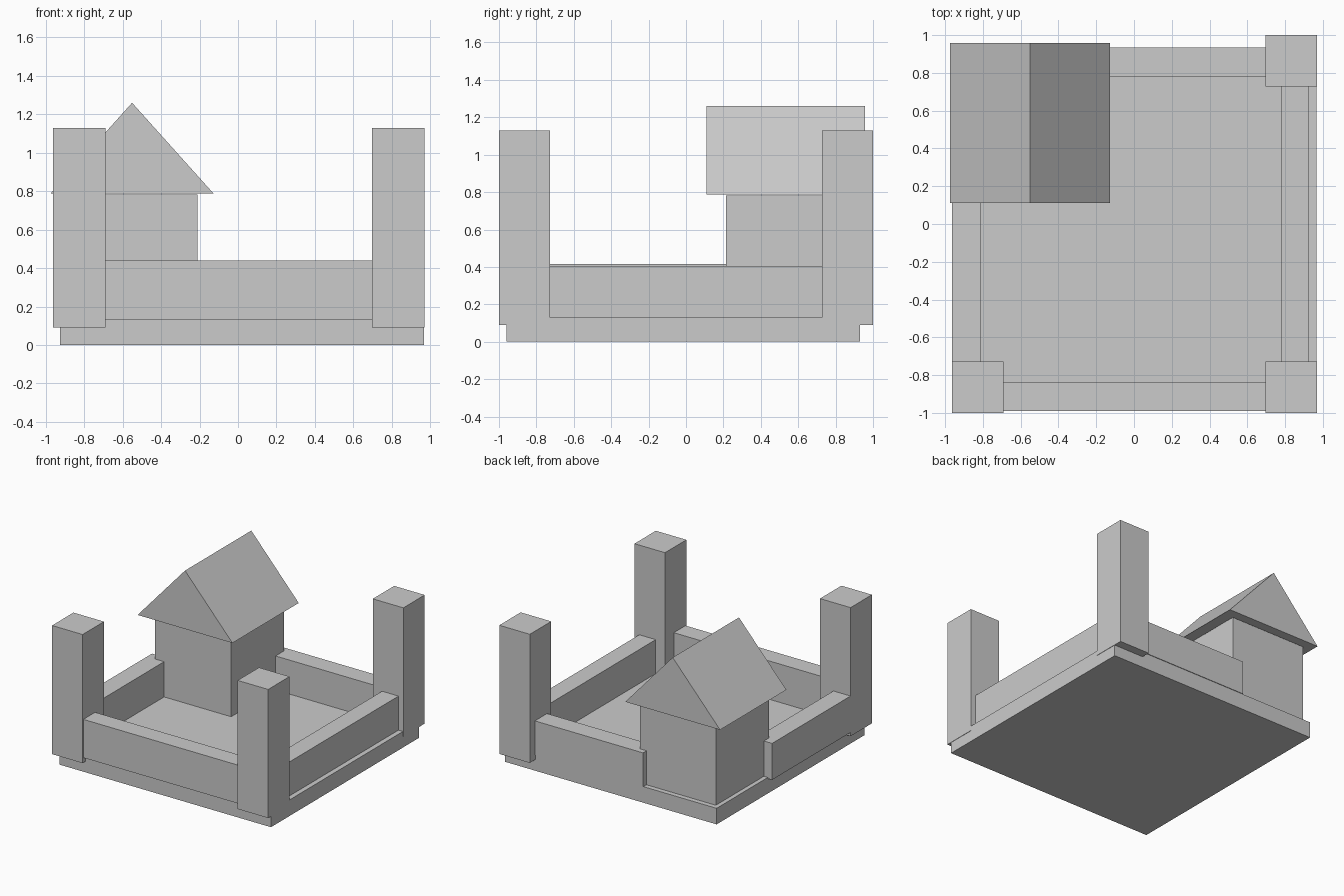
import bpy

if "Cube" in bpy.data.objects:
    bpy.data.objects.remove(bpy.data.objects["Cube"])

STONE = (0.6, 0.6, 0.6, 1)
stone = bpy.data.materials.new("light grey")
stone.use_nodes = True
stone.diffuse_color = STONE
stone.node_tree.nodes["Principled BSDF"].inputs["Base Color"].default_value = STONE


def prism(name, profile, y0, y1):
    """Extrude an x-z outline from y0 to y1."""
    n = len(profile)
    verts = [(x, y, z) for y in (y0, y1) for x, z in profile]
    faces = [tuple(range(n)), tuple(reversed(range(n, 2 * n)))]
    faces += [(i, i + n, (i + 1) % n + n, (i + 1) % n) for i in range(n)]
    mesh = bpy.data.meshes.new(name)
    mesh.from_pydata(verts, [], faces)
    mesh.materials.append(stone)
    obj = bpy.data.objects.new(name, mesh)
    bpy.context.collection.objects.link(obj)
    return obj


def box(name, x, y, z):
    """Box from (low, high) spans on each axis."""
    profile = [(x[0], z[0]), (x[1], z[0]), (x[1], z[1]), (x[0], z[1])]
    return prism(name, profile, *y)


# Ground slab
FLOOR = 0.13
box("base", (-0.925, 0.967), (-0.96, 0.93), (0, FLOOR))

# Corner towers, the back right corner holds the house instead
LEFT, RIGHT = (0.697, 0.97), (-0.963, -0.69)
FRONT, BACK = (-1, -0.727), (0.727, 1)
for name, x, y in (("front_left_tower", LEFT, FRONT),
                   ("front_right_tower", RIGHT, FRONT),
                   ("back_left_tower", LEFT, BACK)):
    box(name, x, y, (0.09, 1.13))

# Walls between the corners
box("front_wall", (-0.8, 0.8), (-0.99, -0.84), (FLOOR, 0.44))
box("left_wall", (0.78, 0.927), (-0.8, 0.8), (FLOOR, 0.405))
box("back_wall", (-0.27, 0.8), (0.78, 0.935), (FLOOR, 0.405))
box("right_wall", (-0.963, -0.81), (-0.81, 0.276), (FLOOR - 0.01, 0.415))

# House with a gabled roof
box("house", (-0.89, -0.21), (0.213, 0.89), (FLOOR, 0.782))
prism("house_roof", [(-0.975, 0.788), (-0.127, 0.788), (-0.551, 1.26)], 0.11, 0.957)
